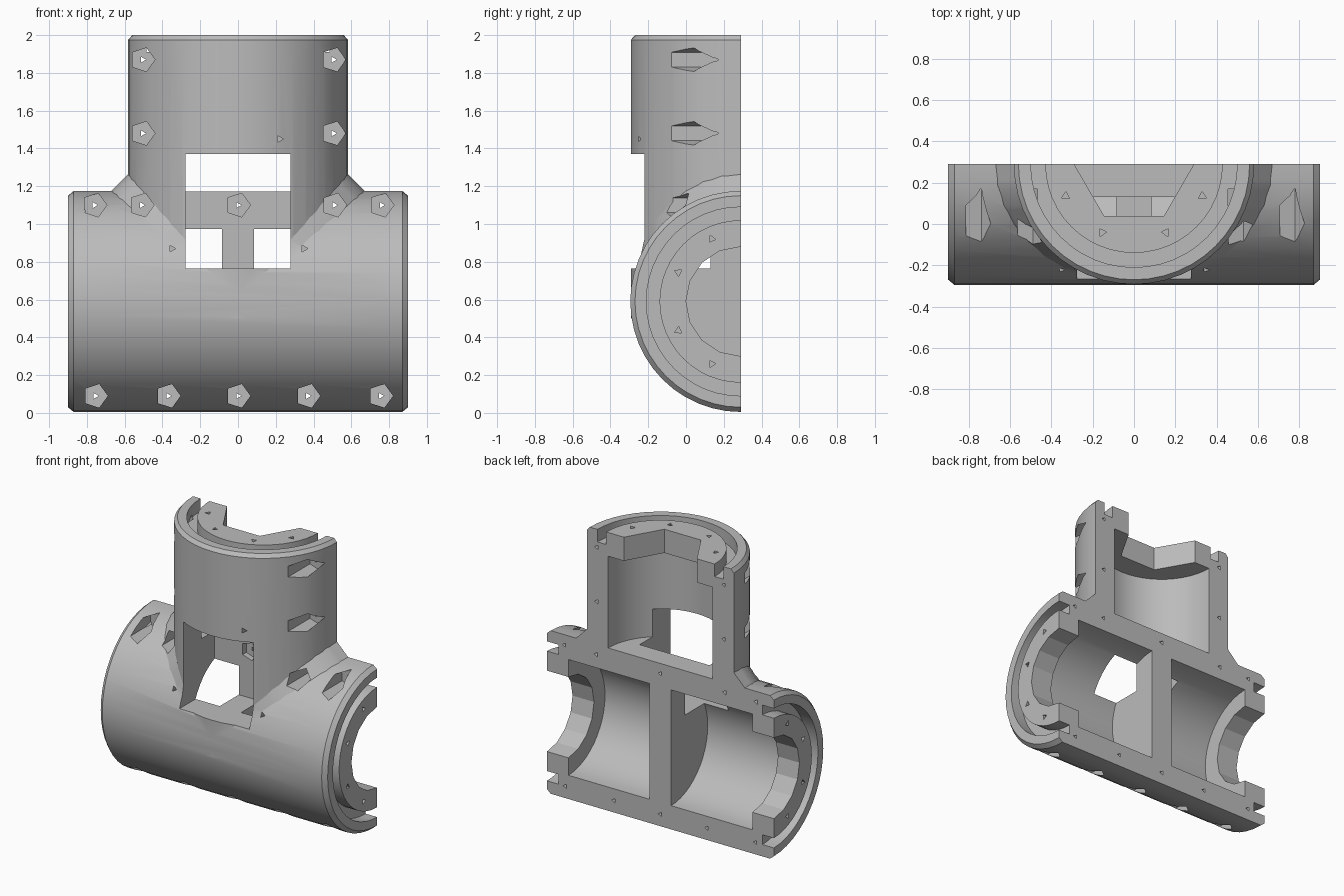
import bpy, bmesh, math
from mathutils import Matrix, Vector

cube = bpy.data.objects.get("Cube")
if cube:
    bpy.data.objects.remove(cube, do_unlink=True)

R = 0.585      # outer tube radius
BORE = 0.415   # chamber radius
LIP = 0.29     # end opening radius
CUT = 0.29     # plane where the tee is split in half
AXIS = 0.59    # height of the horizontal tube axis
END = 0.9      # half length of the horizontal tube

TO_X = Matrix.Translation((0, CUT, AXIS)) @ Matrix.Rotation(math.pi / 2, 4, 'Y')
TO_NEG_X = Matrix.Translation((0, CUT, AXIS)) @ Matrix.Rotation(-math.pi / 2, 4, 'Y')
TO_Z = Matrix.Translation((0, CUT, 0))


def new_object(name, bm):
    bmesh.ops.recalc_face_normals(bm, faces=bm.faces)
    mesh = bpy.data.meshes.new(name)
    bm.to_mesh(mesh)
    bm.free()
    ob = bpy.data.objects.new(name, mesh)
    bpy.context.collection.objects.link(ob)
    return ob


def revolve(name, profile, matrix, sides=48, ring=False):
    """Turn (radius, height) points about local z; a ring closes on itself, else the ends are capped."""
    bm = bmesh.new()
    loops = []
    for r, h in profile:
        angles = [math.tau * i / sides for i in range(sides)]
        loops.append([bm.verts.new((r * math.cos(a), r * math.sin(a), h)) for a in angles])
    pairs = list(zip(loops, loops[1:]))
    if ring:
        pairs.append((loops[-1], loops[0]))
    else:
        bm.faces.new(loops[0])
        bm.faces.new(loops[-1])
    for a, b in pairs:
        for i in range(sides):
            j = (i + 1) % sides
            bm.faces.new((a[i], a[j], b[j], b[i]))
    bm.transform(matrix)
    return new_object(name, bm)


def rod(name, radius, low, high, matrix, sides=48):
    return revolve(name, [(radius, low), (radius, high)], matrix, sides)


def along_y(x, z):
    return Matrix.Translation((x, 0, z)) @ Matrix.Rotation(-math.pi / 2, 4, 'X')


def box(name, low, high):
    bm = bmesh.new()
    bmesh.ops.create_cube(bm, size=1)
    low, high = Vector(low), Vector(high)
    bm.transform(Matrix.Translation((low + high) / 2) @ Matrix.Diagonal((*(high - low), 1)))
    return new_object(name, bm)


def volume(mesh):
    bm = bmesh.new()
    bm.from_mesh(mesh)
    result = bm.calc_volume(signed=True)
    bm.free()
    return result


def combine(target, tool, operation='DIFFERENCE'):
    """Boolean the tool into the target, using the first solver with a sound result."""
    before = volume(target.data)
    for solver in ('MANIFOLD', 'EXACT'):
        mod = target.modifiers.new("combine", 'BOOLEAN')
        mod.operation, mod.solver, mod.object = operation, solver, tool
        bpy.context.view_layer.update()
        graph = bpy.context.evaluated_depsgraph_get()
        mesh = bpy.data.meshes.new_from_object(target.evaluated_get(graph))
        target.modifiers.remove(mod)
        ratio = volume(mesh) / before
        if (1 < ratio < 2) if operation == 'UNION' else (0.4 < ratio < 1):
            target.data = mesh
            break
    bpy.data.objects.remove(tool, do_unlink=True)


def fillet(side):
    """Sloping web that fills the corner between stem and crossbar."""
    bm = bmesh.new()
    rings = []
    for i in range(10):
        a = math.radians(-20 + 10 * i)
        c, s = math.cos(a), math.sin(a)
        x, y, z, d = R * c, CUT - R * s, AXIS + R * c, 0.09 * c
        pts = [(x - 0.005, y, z + d), (x + d, y, z - 0.005), (x - 0.06, y + 0.03 * s, z - 0.06)]
        rings.append([bm.verts.new((side * px, py, pz)) for px, py, pz in pts])
    for a, b in zip(rings, rings[1:]):
        for k in range(3):
            n = (k + 1) % 3
            bm.faces.new((a[k], a[n], b[n], b[k]))
    bm.faces.new(rings[0])
    bm.faces.new(rings[-1])
    return new_object("fillet", bm)


# Outer body: crossbar, stem and corner webs
body = revolve("split_tee_shell", [(0.56, -END), (R, -0.87), (R, 0.87), (0.56, END)], TO_X)
combine(body, revolve("stem", [(0.582, 0.5), (0.582, 1.975), (0.56, 2)], TO_Z), 'UNION')
for side in (-1, 1):
    combine(body, fillet(side), 'UNION')

# Split the tee flat at the back
combine(body, box("back_half", (-2, CUT, -1), (2, 2, 3)))

# End openings, chambers, seal grooves and face screw holes
for matrix, start, end, sides in ((TO_X, 0.085, END, 16), (TO_NEG_X, 0.085, END, 16),
                                  (TO_Z, 1.172, 2, 6)):
    combine(body, rod("opening", LIP, start + 0.1, end + 0.1, matrix, sides))
    combine(body, rod("chamber", BORE, start, end - 0.17, matrix))
    groove = [(0.43, end - 0.09), (0.5, end - 0.09), (0.5, end + 0.1), (0.43, end + 0.1)]
    combine(body, revolve("groove", groove, matrix, ring=True))
    for angle in (-155, -115, -65, -25):
        spin = Matrix.Rotation(math.radians(angle), 4, 'Z')
        place = matrix @ spin @ Matrix.Translation((0.365, 0, 0))
        combine(body, rod("face_hole", 0.022, end - 0.1, end + 0.05, place, 3))

# Front window, cutting through the shell, the floor and the divider
combine(body, box("window", (-0.277, -0.5, 0.765), (0.277, 0.13, 1.37)))

# Clamp bolt pockets with pin holes through to the split face
bolts = [(x, 1.1) for x in (-0.76, -0.51, 0, 0.51, 0.76)]
bolts += [(x, 0.09) for x in (-0.755, -0.37, 0, 0.37, 0.755)]
bolts += [(x, z) for x in (-0.505, 0.505) for z in (1.48, 1.87)]
for x, z in bolts:
    combine(body, rod("pocket", 0.066, -0.5, 0.17, along_y(x, z), 5))
    combine(body, rod("pin_hole", 0.018, 0.1, 0.4, along_y(x, z), 3))

# Small holes beside the window
for x, z in ((-0.35, 0.87), (0.35, 0.87), (0.22, 1.45)):
    combine(body, rod("cover_hole", 0.02, -0.5, -0.15, along_y(x, z), 3))

# Single grey finish
grey = bpy.data.materials.new("plain_grey")
grey.use_nodes = True
colour = (0.5, 0.5, 0.5, 1)
grey.diffuse_color = colour
grey.node_tree.nodes["Principled BSDF"].inputs["Base Color"].default_value = colour
body.data.materials.clear()
body.data.materials.append(grey)

bpy.ops.object.select_all(action='DESELECT')
body.select_set(True)
bpy.context.view_layer.objects.active = body
bpy.ops.object.shade_smooth_by_angle(angle=math.radians(20))
